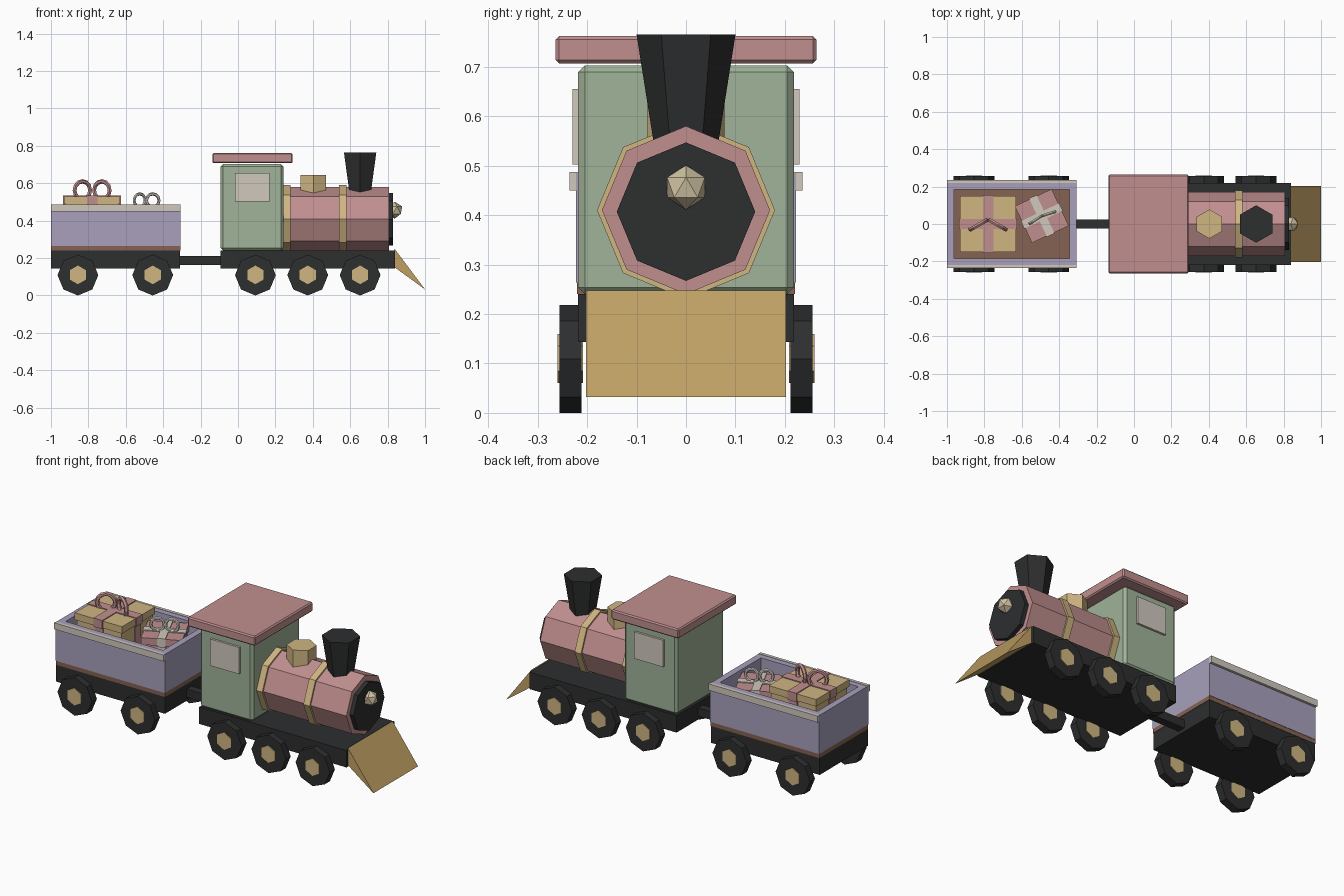
import bpy, bmesh, math
from mathutils import Vector, Matrix

if "Cube" in bpy.data.objects:
    bpy.data.objects.remove(bpy.data.objects["Cube"])


def material(name, r, g, b):
    lin = [((c / 255 + 0.055) / 1.055) ** 2.4 for c in (r, g, b)]
    m = bpy.data.materials.new(name)
    m.diffuse_color = (*lin, 1)
    m.use_nodes = True
    m.node_tree.nodes["Principled BSDF"].inputs["Base Color"].default_value = m.diffuse_color
    return m


BLACK = material("black", 45, 46, 47)
PINK = material("dusty_pink", 193, 143, 143)
GREEN = material("sage_green", 160, 179, 152)
LAVENDER = material("lavender", 168, 160, 188)
YELLOW = material("soft_yellow", 208, 182, 130)
TAN = material("tan", 192, 160, 100)
CREAM = material("cream", 208, 200, 190)
LAMP = material("lamp_cream", 208, 195, 162)
BROWN = material("brown", 132, 98, 82)


def finish(name, bm, mat):
    bmesh.ops.recalc_face_normals(bm, faces=bm.faces[:])
    me = bpy.data.meshes.new(name)
    bm.to_mesh(me)
    bm.free()
    me.materials.append(mat)
    ob = bpy.data.objects.new(name, me)
    bpy.context.collection.objects.link(ob)
    return ob


def box(name, lo, hi, mat, bevel=0):
    """Box from one corner to the other, with optional chamfered edges."""
    lo, hi = Vector(lo), Vector(hi)
    bm = bmesh.new()
    bmesh.ops.create_cube(bm, size=1, matrix=Matrix.Translation((lo + hi) / 2)
                          @ Matrix.Diagonal((*(hi - lo), 1)))
    if bevel:
        bmesh.ops.bevel(bm, geom=bm.edges[:], offset=bevel, segments=1, affect='EDGES')
    return finish(name, bm, mat)


def loft(name, ring_a, ring_b, mat):
    """Solid between two matching rings of points."""
    bm = bmesh.new()
    a = [bm.verts.new(p) for p in ring_a]
    b = [bm.verts.new(p) for p in ring_b]
    n = len(a)
    bm.faces.new(a)
    bm.faces.new(b)
    for i in range(n):
        j = (i + 1) % n
        bm.faces.new((a[i], a[j], b[j], b[i]))
    return finish(name, bm, mat)


def ring(axis, centre, r, n):
    """Regular polygon around an axis; a corner points to +z, or +y on the z axis."""
    pts = []
    for i in range(n):
        t = 2 * math.pi * i / n
        s, c = r * math.sin(t), r * math.cos(t)
        off = {'X': (0, s, c), 'Y': (s, 0, c), 'Z': (s, c, 0)}[axis]
        pts.append(Vector(centre) + Vector(off))
    return pts


def tube(name, axis, c1, r1, c2, r2, n, mat):
    return loft(name, ring(axis, c1, r1, n), ring(axis, c2, r2, n), mat)


# Chassis and coupling
box("engine_chassis", (-0.093, -0.218, 0.143), (0.84, 0.218, 0.24), BLACK)
box("wagon_chassis", (-1.0, -0.218, 0.143), (-0.31, 0.218, 0.24), BLACK)
box("coupling", (-0.31, -0.023, 0.163), (-0.09, 0.023, 0.21), BLACK)

# Wheels with hexagonal hubs
for x in (-0.856, -0.456, 0.093, 0.373, 0.653):
    for s in (-1, 1):
        tube("wheel", 'Y', (x, s * 0.211, 0.109), 0.109, (x, s * 0.256, 0.109), 0.109, 8, BLACK)
        tube("wheel_hub", 'Y', (x, s * 0.208, 0.11), 0.05, (x, s * 0.26, 0.11), 0.05, 6, YELLOW)

# Cab, windows and roof
box("cab", (-0.093, -0.218, 0.24), (0.243, 0.218, 0.703), GREEN, 0.014)
for s in (-1, 1):
    box("cab_window", (-0.016, s * 0.21, 0.502), (0.168, s * 0.23, 0.655), CREAM)
box("cab_roof", (-0.137, -0.264, 0.707), (0.292, 0.264, 0.762), PINK, 0.007)

# Boiler, bands and front plate
BZ = 0.41
tube("boiler", 'X', (0.23, 0, BZ), 0.17, (0.806, 0, BZ), 0.17, 8, PINK)
for x0, x1 in ((0.235, 0.28), (0.54, 0.58)):
    tube("boiler_band", 'X', (x0, 0, BZ), 0.18, (x1, 0, BZ), 0.18, 8, YELLOW)
tube("boiler_front", 'X', (0.79, 0, 0.407), 0.14, (0.83, 0, 0.407), 0.14, 8, BLACK)

# Head lamp
bm = bmesh.new()
bmesh.ops.create_icosphere(bm, subdivisions=1, radius=0.045,
                           matrix=Matrix.Translation((0.838, 0, 0.456)))
finish("head_lamp", bm, LAMP)

# Chimney and dome
tube("chimney", 'Z', (0.653, 0, 0.55), 0.066, (0.653, 0, 0.765), 0.1, 6, BLACK)
tube("steam_dome", 'Z', (0.403, 0, 0.54), 0.078, (0.403, 0, 0.645), 0.078, 6, YELLOW)

# Wedge-shaped front guard
wedge = [(0.838, 0.248), (1.0, 0.032), (0.838, 0.15)]
loft("front_guard", [(x, -0.202, z) for x, z in wedge],
     [(x, 0.202, z) for x, z in wedge], TAN)

# Wagon floor, walls and side rims
box("wagon_floor", (-1.0, -0.22, 0.24), (-0.308, 0.22, 0.264), BROWN)
for s in (-1, 1):
    box("wagon_side", (-1.0, s * 0.185, 0.264), (-0.308, s * 0.222, 0.485), LAVENDER)
    box("wagon_rim", (-1.0, s * 0.218, 0.45), (-0.308, s * 0.236, 0.487), CREAM)
for x0, x1 in ((-1.0, -0.963), (-0.345, -0.308)):
    box("wagon_end", (x0, -0.185, 0.264), (x1, 0.185, 0.485), LAVENDER)


def gift(x, y, angle, size, top, rib, loop, loop_z, fold, mat, ribbon):
    """Box with lid, crossed ribbon and a two-loop bow, turned about z."""
    h, z0, lid = size / 2, 0.264, 0.04
    b = h - 0.008
    parts = [
        box("gift_box", (-b, -b, z0), (b, b, top - lid), mat),
        box("gift_lid", (-h, -h, top - lid), (h, h, top), mat),
    ]
    for w, d, nm in ((rib, h, "a"), (h, rib, "b")):
        e = 0.005
        ww, dd = (w, d + e) if nm == "a" else (w + e, d)
        parts.append(box("gift_lid_ribbon", (-ww, -dd, top - lid - e),
                         (ww, dd, top + e), ribbon))
        ww, dd = (w, d - 0.003) if nm == "a" else (w - 0.003, d)
        parts.append(box("gift_ribbon", (-ww, -dd, z0), (ww, dd, top - lid), ribbon))
    minor = loop * 0.2
    for s in (-1, 1):
        bpy.ops.mesh.primitive_torus_add(major_radius=loop - minor, minor_radius=minor,
                                         major_segments=12, minor_segments=6)
        t = bpy.context.object
        t.name = "gift_bow_loop"
        t.data.materials.append(ribbon)
        t.data.transform(Matrix.Translation((s * loop * 0.87, -0.005, loop_z))
                         @ Matrix.Rotation(-s * fold, 4, 'Z')
                         @ Matrix.Rotation(math.pi / 2, 4, 'X'))
        parts.append(t)
    for p in parts:
        p.data.transform(Matrix.Translation((x, y, 0)) @ Matrix.Rotation(angle, 4, 'Z'))


# Gifts in the wagon
gift(-0.78, 0.0, 0, 0.3, 0.53, 0.028, 0.06, 0.562, math.radians(30), YELLOW, PINK)
gift(-0.493, 0.043, math.radians(25), 0.217, 0.472, 0.022, 0.044, 0.508,
     math.radians(8), PINK, CREAM)
